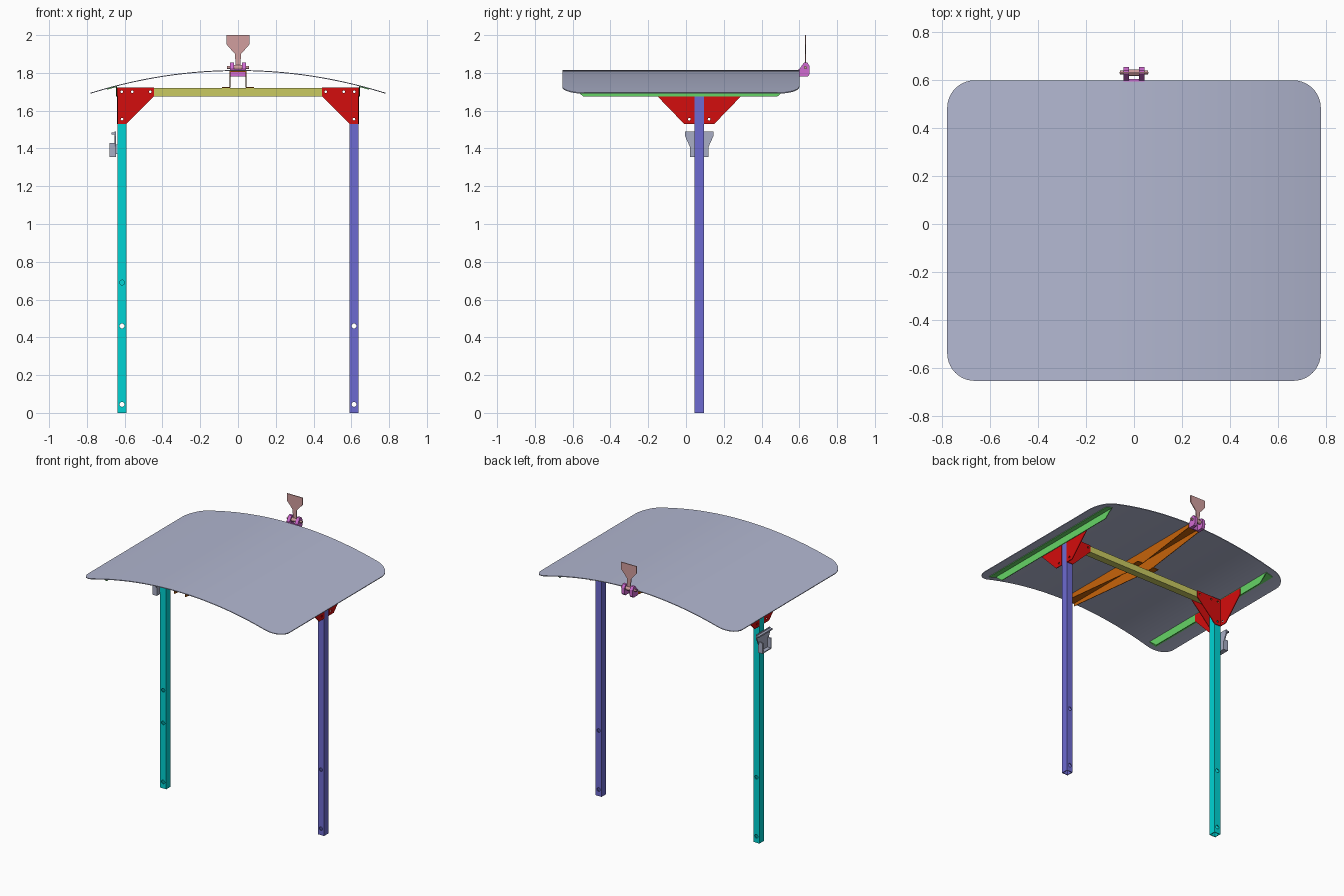
import bpy, bmesh, math
from mathutils import Vector

cube = bpy.data.objects.get("Cube")
if cube:
    bpy.data.objects.remove(cube, do_unlink=True)


def material(name, *rgb):
    lin = [c / 12.92 if c <= 0.04 else ((c + 0.055) / 1.055) ** 2.4 for c in rgb] + [1.0]
    m = bpy.data.materials.new(name)
    m.use_nodes = True
    m.diffuse_color = lin
    m.node_tree.nodes["Principled BSDF"].inputs["Base Color"].default_value = lin
    return m


CANOPY = material("canopy grey blue", 0.70, 0.72, 0.82)
CYAN = material("cyan", 0.0, 0.83, 0.83)
VIOLET = material("violet", 0.43, 0.42, 0.82)
OLIVE = material("olive yellow", 0.79, 0.79, 0.38)
RED = material("red", 0.83, 0.05, 0.05)
GREEN = material("green", 0.40, 0.83, 0.40)
ORANGE = material("orange", 0.78, 0.39, 0.04)
MAGENTA = material("magenta", 0.82, 0.42, 0.82)
ROSE = material("dusty rose", 0.82, 0.62, 0.62)
GREY = material("latch grey", 0.66, 0.68, 0.77)


def make(name, bm, mat):
    bmesh.ops.recalc_face_normals(bm, faces=bm.faces)
    me = bpy.data.meshes.new(name)
    bm.to_mesh(me)
    bm.free()
    me.materials.append(mat)
    ob = bpy.data.objects.new(name, me)
    bpy.context.collection.objects.link(ob)
    return ob


def prism(name, pts, axis, lo, hi, mat):
    """Extrude a 2D outline along an axis from lo to hi."""
    bm = bmesh.new()

    def place(p, d):
        c = list(p)
        c.insert(axis, d)
        return bm.verts.new(c)

    a = [place(p, lo) for p in pts]
    b = [place(p, hi) for p in pts]
    bm.faces.new(a)
    bm.faces.new(b[::-1])
    n = len(pts)
    for i in range(n):
        j = (i + 1) % n
        bm.faces.new((a[i], b[i], b[j], a[j]))
    return make(name, bm, mat)


def box(name, x, y, z, mat):
    return prism(name, [(x[0], y[0]), (x[1], y[0]), (x[1], y[1]), (x[0], y[1])], 2, *z, mat)


def rod(name, axis, centre, r, lo, hi, mat, n=16):
    ring = [(centre[0] + r * math.cos(2 * math.pi * i / n),
             centre[1] + r * math.sin(2 * math.pi * i / n)) for i in range(n)]
    return prism(name, ring, axis, lo, hi, mat)


def cut(ob, cutters):
    """Subtract the cutters, then discard them."""
    for c in cutters:
        c.hide_render = True
        mod = ob.modifiers.new("cut", "BOOLEAN")
        mod.operation = "DIFFERENCE"
        mod.solver = "EXACT"
        mod.object = c
    deps = bpy.context.evaluated_depsgraph_get()
    me = bpy.data.meshes.new_from_object(ob.evaluated_get(deps))
    ob.modifiers.clear()
    ob.data = me
    for c in cutters:
        bpy.data.objects.remove(c, do_unlink=True)


def holes(spots, axis, r, lo, hi, mat):
    return [rod("hole_cutter", axis, p, r, lo, hi, mat) for p in spots]


# Curved canopy sheet with rounded corners
HALF, FRONT, BACK, CORNER, TOP, SAG = 0.78, -0.655, 0.60, 0.115, 1.815, 0.12
RADIUS = (HALF ** 2 + SAG ** 2) / (2 * SAG)
arc = [math.pi / 2 * i / 10 for i in range(11)]
side = [(HALF - CORNER + CORNER * math.sin(t), CORNER * (1 - math.cos(t))) for t in arc]
middle = [((HALF - CORNER) * i / 12, 0) for i in range(-11, 12)]
columns = [(-x, d) for x, d in reversed(side)] + middle + side
bm = bmesh.new()
rows = []
for x, d in columns:
    z = TOP - RADIUS + math.sqrt(RADIUS ** 2 - x * x)
    rows.append([bm.verts.new((x, y, z)) for y in (FRONT + d, BACK - d)])
for p, q in zip(rows, rows[1:]):
    bm.faces.new((p[0], q[0], q[1], p[1]))
bmesh.ops.recalc_face_normals(bm, faces=bm.faces)
if sum(f.normal.z for f in bm.faces) < 0:
    bmesh.ops.reverse_faces(bm, faces=bm.faces)
below = bmesh.ops.extrude_face_region(bm, geom=bm.faces[:])["geom"]
bmesh.ops.translate(bm, vec=Vector((0, 0, -0.005)),
                    verts=[g for g in below if isinstance(g, bmesh.types.BMVert)])
canopy = make("canopy", bm, CANOPY)
bpy.ops.object.select_all(action="DESELECT")
canopy.select_set(True)
bpy.context.view_layer.objects.active = canopy
bpy.ops.object.shade_smooth_by_angle(angle=math.radians(30))

# Hollow crossbeam between the posts
Y0, Y1, WALL = 0.045, 0.095, 0.005
BEAM_Z, BEAM_TOP = 1.676, 1.72
beam_bolts = [(s * x, 1.70) for s in (1, -1) for x in (0.615, 0.56, 0.465)]
beam = box("crossbeam", (-0.635, 0.635), (Y0, Y1), (BEAM_Z, BEAM_TOP), OLIVE)
cut(beam, [box("bore", (-1, 1), (Y0 + WALL, Y1 - WALL),
               (BEAM_Z + WALL, BEAM_TOP - WALL), OLIVE)]
    + holes(beam_bolts, 1, 0.007, 0, 0.2, OLIVE))

for s, label, mat in ((1, "left", VIOLET), (-1, "right", CYAN)):
    def span(a, b):
        return tuple(sorted((s * a, s * b)))

    # Square tube post with bolt holes
    post = box(label + "_post", span(0.59, 0.638), (Y0, Y1), (0, BEAM_Z), mat)
    cutters = [box("bore", span(0.59 + WALL, 0.638 - WALL), (Y0 + WALL, Y1 - WALL),
                   (-0.1, BEAM_Z + 0.1), mat)]
    cutters += holes([(s * 0.614, z) for z in (0.045, 0.46)], 1, 0.013, 0, 0.2, mat)
    cutters += holes([(s * 0.614, 1.555)], 1, 0.007, 0, 0.2, mat)
    if s < 0:
        cutters += holes([(s * 0.614, 0.69)], 1, 0.013, 0, 0.06, mat)
    cut(post, cutters)

    # Folded corner gussets, in front of and behind the post
    face = [(s * x, z) for x, z in ((0.64, 1.722), (0.445, 1.722), (0.445, 1.675),
                                    (0.59, 1.53), (0.64, 1.53))]
    for d, end in ((-1, "front"), (1, "back")):
        def yy(a):
            return 0.07 + d * a
        plate = prism(f"{label}_{end}_gusset", face, 1, *sorted((yy(0.025), yy(0.03))), RED)
        cut(plate, holes([(s * 0.614, 1.555)] + [p for p in beam_bolts if p[0] * s > 0],
                         1, 0.007, -0.1, 0.3, RED))
        outline = [(yy(0.026), 1.722), (yy(0.223), 1.722), (yy(0.223), 1.678),
                   (yy(0.08), 1.53), (yy(0.026), 1.53)]
        wing = prism(f"{label}_{end}_gusset_wing", outline, 0, *span(0.635, 0.64), RED)
        cut(wing, holes([(yy(0.052), 1.555)], 0, 0.007, *span(0.5, 0.8), RED))

    # Angle rail that carries the canopy edge
    prism(label + "_rail_web", [(-0.545, 1.676), (0.485, 1.676), (0.55, 1.732), (-0.61, 1.732)],
          0, *span(0.64, 0.645), GREEN)
    prism(label + "_rail_flange", [(s * x, z) for x, z in ((0.64, 1.732), (0.64, 1.726),
          (0.693, 1.711), (0.693, 1.717))], 1, -0.61, 0.55, GREEN)

    # Tapered side wall of the centre rib, with its foot on the crossbeam
    prism(label + "_rib_wall", [(-0.645, 1.809), (-0.645, 1.785), (0.0, 1.723), (0.14, 1.723),
          (0.595, 1.785), (0.595, 1.809)], 0, *span(0.041, 0.045), ORANGE)
    box(label + "_rib_foot", span(0.043, 0.085), (0.0, 0.14), (1.721, 1.726), ORANGE)

    # Hinge ear at the back
    prism(label + "_hinge_ear", [(0.60, 1.78), (0.645, 1.78), (0.655, 1.795), (0.655, 1.835),
          (0.642, 1.855), (0.625, 1.855), (0.60, 1.82)], 0, *span(0.02, 0.043), MAGENTA)

# Web of the centre rib
box("rib_web", (-0.045, 0.045), (-0.645, 0.595), (1.804, 1.809), ORANGE)

# Hinge base, pin and paddle
box("hinge_base", (-0.043, 0.043), (0.596, 0.606), (1.78, 1.82), MAGENTA)
rod("hinge_pin", 0, (0.632, 1.828), 0.008, -0.058, 0.058, ROSE)
rod("hinge_sleeve", 0, (0.632, 1.828), 0.014, -0.02, 0.02, ROSE)
half = [(0.012, 1.83), (0.016, 1.90), (0.06, 1.95), (0.06, 2.0)]
prism("paddle", half + [(-x, z) for x, z in reversed(half)], 1, 0.629, 0.635, ROSE)

# Latch on the outside of the right post
prism("latch_plate", [(0.02, 1.355), (0.12, 1.355), (0.12, 1.41), (0.145, 1.465), (0.145, 1.49),
      (-0.005, 1.49), (-0.005, 1.465), (0.02, 1.41)], 0, -0.653, -0.645, GREY)
for name, y in (("front", 0.02), ("back", 0.112)):
    box(f"latch_{name}_cheek", (-0.68, -0.65), (y, y + 0.008), (1.355, 1.43), GREY)
box("latch_lip", (-0.67, -0.65), (-0.005, 0.145), (1.475, 1.485), GREY)
box("latch_floor", (-0.68, -0.65), (0.02, 0.12), (1.355, 1.362), GREY)
box("latch_tie", (-0.645, -0.637), (0.05, 0.09), (1.37, 1.42), GREY)
